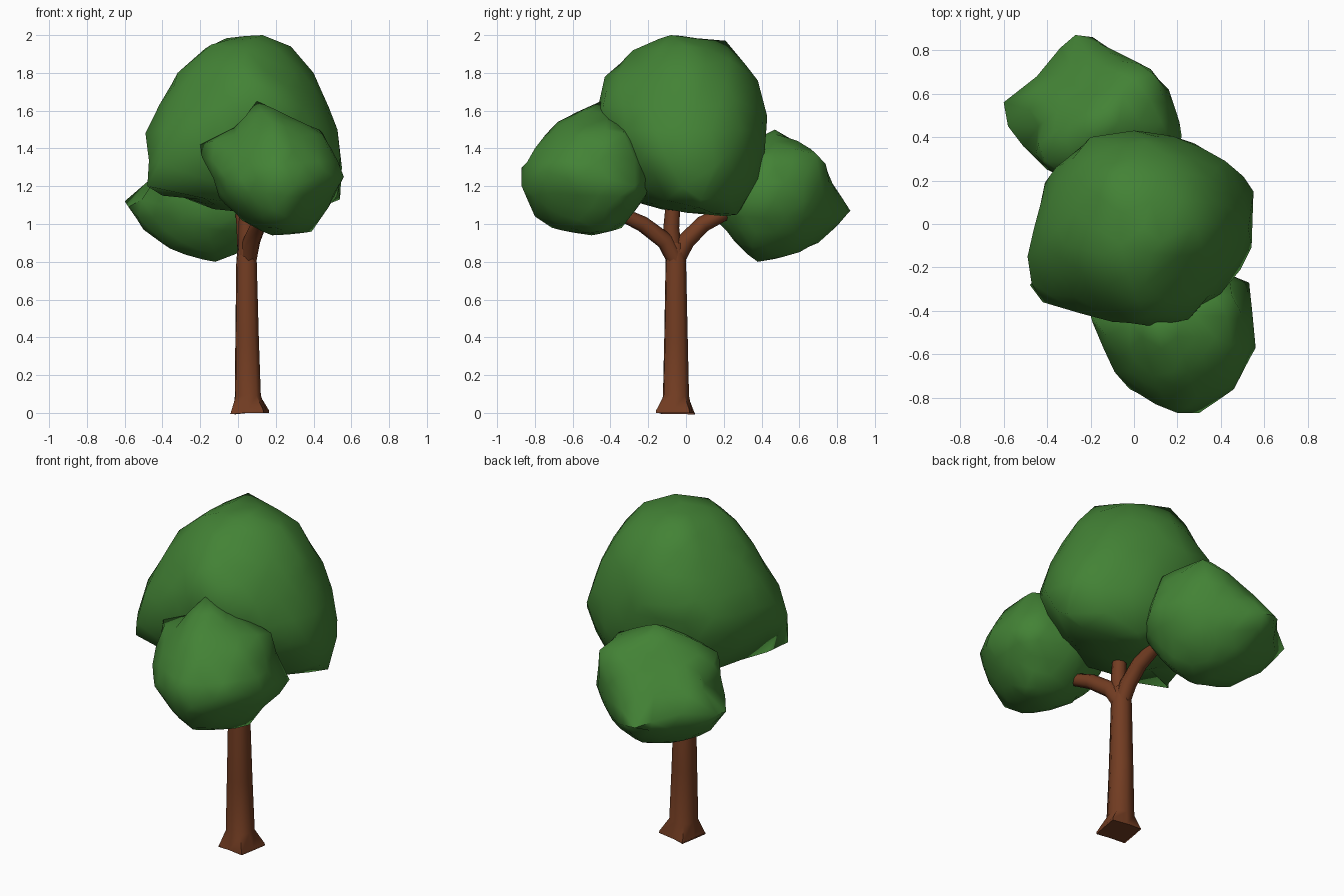
import bpy, bmesh, math
from mathutils import Vector
from mathutils.bvhtree import BVHTree


def material(name, rgb):
    m = bpy.data.materials.new(name)
    m.diffuse_color = (*rgb, 1)
    return m


LEAF = material("leaf green", (0.056, 0.225, 0.036))
BARK = material("bark brown", (0.170, 0.046, 0.016))


def finish(name, bm, mat, angle):
    bmesh.ops.recalc_face_normals(bm, faces=bm.faces)
    me = bpy.data.meshes.new(name)
    bm.to_mesh(me)
    bm.free()
    me.materials.append(mat)
    ob = bpy.data.objects.new(name, me)
    bpy.context.collection.objects.link(ob)
    bpy.ops.object.select_all(action='DESELECT')
    ob.select_set(True)
    bpy.context.view_layer.objects.active = ob
    bpy.ops.object.shade_smooth_by_angle(angle=math.radians(angle))
    return ob


def tube(name, stations, turn=0):
    """Eight-sided tapered tube through (x, y, z, radius, corner push)."""
    bm = bmesh.new()
    pts = [Vector(s[:3]) for s in stations]
    rings = []
    for i, (p, s) in enumerate(zip(pts, stations)):
        d = (pts[min(i + 1, len(pts) - 1)] - pts[max(i - 1, 0)]).normalized()
        u = Vector((1, 0, 0))
        u = (u - d * u.dot(d)).normalized()
        v = d.cross(u)
        ring = []
        for k in range(8):
            a = math.radians(45 * k + turn)
            r = s[3] * (s[4] if k % 2 else 1)
            ring.append(bm.verts.new(p + (u * math.cos(a) + v * math.sin(a)) * r))
        rings.append(ring)
    for a, b in zip(rings, rings[1:]):
        for k in range(8):
            j = (k + 1) % 8
            bm.faces.new((a[k], a[j], b[j], b[k]))
    bm.faces.new(rings[0])
    bm.faces.new(rings[-1])
    return finish(name, bm, BARK, 60)


def foliage(name, centre, knobs):
    """Lumpy ball through the knobs, halfway between their hull and a round blend."""
    c = Vector(centre)
    targets = [Vector(k) - c for k in knobs]
    hull = bmesh.new()
    for t in targets:
        hull.verts.new(t)
    bmesh.ops.convex_hull(hull, input=hull.verts)
    tree = BVHTree.FromBMesh(hull)
    hull.free()
    bm = bmesh.new()
    bmesh.ops.create_icosphere(bm, subdivisions=3, radius=1)
    bm.verts.ensure_lookup_table()
    dirs = [v.co.normalized() for v in bm.verts]
    for v, d in zip(bm.verts, dirs):
        total = weight = 0
        for t in targets:
            w = 1 / (1.003 - d.dot(t.normalized())) ** 2
            total += w * t.length
            weight += w
        r = total / weight
        hit = tree.ray_cast(d * 5, -d)
        if hit[0] is not None:
            r = 0.4 * r + 0.6 * hit[0].length
        v.co = c + d * r
    # the closest vertex lands exactly on each knob
    for t in targets:
        n = t.normalized()
        i = max(range(len(dirs)), key=lambda q: dirs[q].dot(n))
        bm.verts[i].co = c + t
    return finish(name, bm, LEAF, 60)


# Trunk with a flared, squarish foot
tube("trunk", [(0.062, -0.055, 0.00, 0.090, 1.40), (0.062, -0.055, 0.003, 0.090, 1.40),
               (0.052, -0.053, 0.09, 0.070, 1.12), (0.048, -0.053, 0.40, 0.063, 1.10),
               (0.045, -0.054, 0.80, 0.055, 1.08), (0.045, -0.056, 0.90, 0.046, 1.0)],
     turn=-10)

# Three branches, one into each leaf mass
tube("front_branch", [(0.050, -0.050, 0.80, 0.046, 1), (0.072, -0.110, 0.91, 0.046, 1),
                      (0.110, -0.230, 1.00, 0.042, 1), (0.150, -0.380, 1.07, 0.034, 1)])
tube("back_branch", [(0.045, -0.058, 0.80, 0.046, 1), (0.042, 0.000, 0.91, 0.047, 1),
                     (0.035, 0.090, 1.00, 0.044, 1), (0.020, 0.250, 1.08, 0.036, 1)])
tube("middle_branch", [(0.045, -0.065, 0.84, 0.046, 1), (0.045, -0.078, 0.98, 0.042, 1),
                       (0.045, -0.060, 1.22, 0.036, 1)])

# Leaf masses
foliage("main_crown", (0.04, -0.02, 1.50), [
    (-0.49, -0.15, 1.48), (-0.48, -0.28, 1.20), (-0.42, -0.36, 1.32),
    (-0.10, -0.45, 1.58), (0.08, -0.47, 1.60), (0.25, -0.44, 1.62),
    (0.40, -0.32, 1.50), (0.49, -0.21, 1.38), (0.60, 0.03, 1.30),
    (0.54, 0.08, 1.13), (0.55, 0.15, 1.30), (0.42, 0.29, 1.50),
    (0.28, 0.37, 1.33), (0.25, 0.35, 1.16), (0.00, 0.43, 1.57),
    (-0.20, 0.40, 1.60), (-0.36, 0.26, 1.52), (-0.41, 0.19, 1.42),
    (-0.42, 0.05, 1.30), (-0.32, -0.10, 1.80), (-0.28, -0.24, 1.75),
    (-0.14, -0.14, 1.95), (0.13, -0.08, 2.00), (-0.08, 0.21, 1.97),
    (0.28, 0.00, 1.94), (0.24, 0.23, 1.87), (0.38, 0.26, 1.66),
    (0.30, -0.22, 1.80), (0.40, 0.00, 1.80), (0.48, 0.05, 1.62),
    (0.05, -0.43, 1.78), (0.05, -0.28, 1.92), (0.05, 0.38, 1.76),
    (0.10, 0.00, 1.06), (0.20, 0.27, 1.05), (-0.20, -0.10, 1.13),
    (-0.20, 0.25, 1.12), (0.10, -0.28, 1.12), (-0.40, -0.20, 1.15),
    (-0.42, 0.00, 1.62)])

foliage("front_leaves", (0.20, -0.52, 1.24), [
    (0.10, -0.45, 1.65), (-0.20, -0.42, 1.42), (-0.09, -0.68, 1.28),
    (-0.10, -0.50, 1.14), (-0.02, -0.76, 1.20), (0.20, -0.87, 1.30),
    (0.30, -0.87, 1.20), (0.46, -0.76, 1.28), (0.56, -0.57, 1.25),
    (0.50, -0.42, 1.36), (0.53, -0.27, 1.20), (0.45, -0.33, 1.48),
    (0.45, -0.56, 1.47), (0.18, -0.68, 1.54), (0.25, -0.80, 1.40),
    (0.28, -0.42, 1.56), (-0.02, -0.46, 1.51), (0.00, -0.62, 1.46),
    (0.18, -0.50, 0.94), (0.39, -0.45, 0.96), (0.48, -0.50, 1.09),
    (0.20, -0.71, 0.98), (0.25, -0.80, 1.04), (0.02, -0.50, 1.02),
    (0.25, -0.18, 1.20), (0.20, -0.34, 0.98), (0.15, -0.28, 1.45),
    (-0.05, -0.30, 1.25)])

foliage("back_leaves", (-0.16, 0.47, 1.13), [
    (-0.60, 0.56, 1.12), (-0.58, 0.45, 1.09), (-0.27, 0.87, 1.07),
    (-0.19, 0.86, 1.06), (-0.34, 0.81, 1.10), (-0.34, 0.69, 1.20),
    (-0.12, 0.79, 1.18), (0.09, 0.69, 1.37), (0.16, 0.62, 1.12),
    (0.22, 0.40, 1.12), (0.15, 0.42, 1.36), (-0.13, 0.47, 1.50),
    (-0.05, 0.59, 1.44), (-0.41, 0.29, 1.34), (-0.25, 0.62, 1.32),
    (-0.44, 0.45, 1.22), (-0.12, 0.38, 0.80), (-0.05, 0.56, 0.84),
    (-0.36, 0.38, 0.87), (-0.50, 0.48, 0.97), (-0.20, 0.70, 0.90),
    (-0.20, 0.80, 0.99), (-0.10, 0.18, 1.00), (-0.40, 0.25, 1.10),
    (0.12, 0.22, 1.10), (0.06, 0.35, 0.88), (0.10, 0.58, 0.95),
    (-0.20, 0.20, 1.30)])
